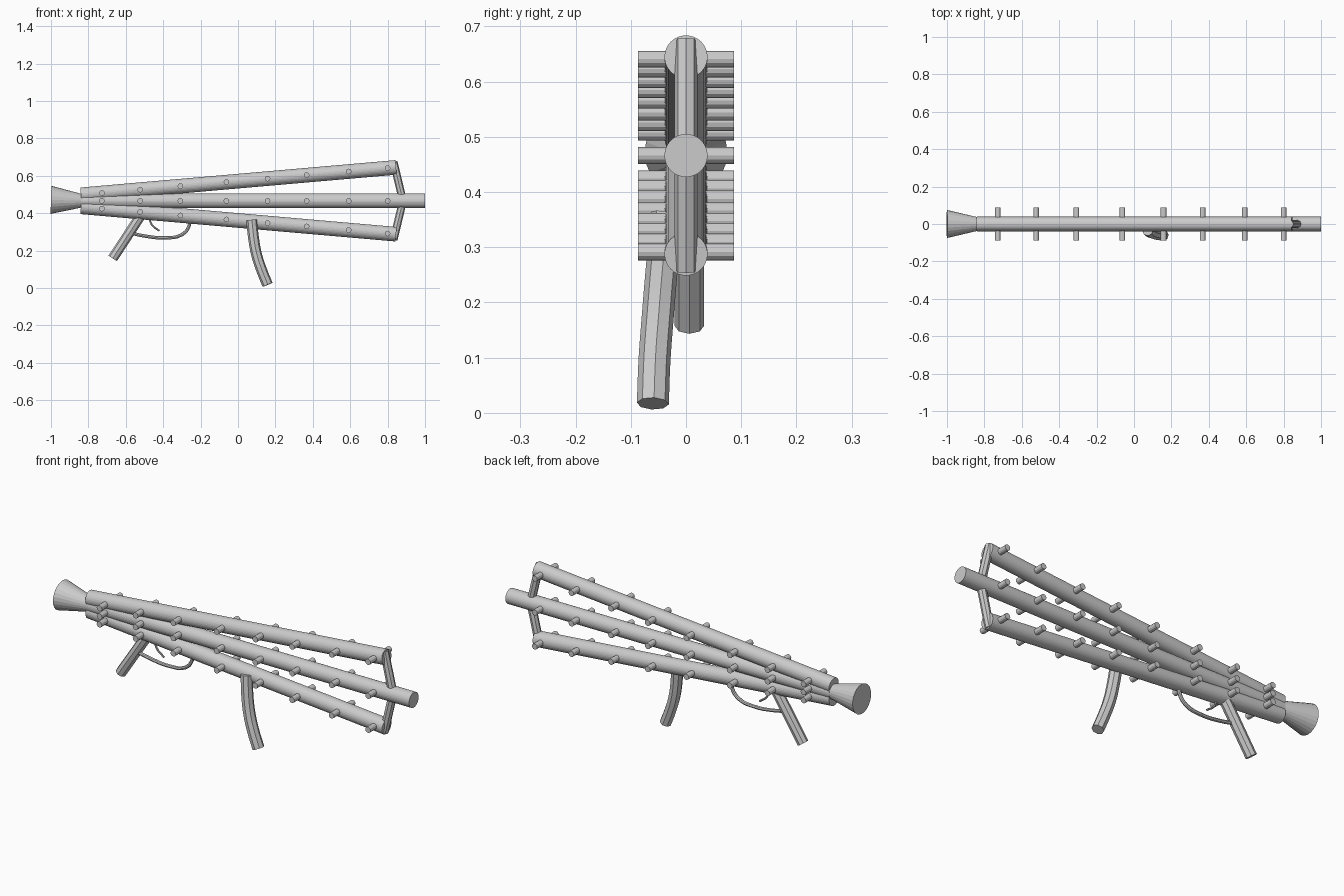
import bpy, bmesh, math
from mathutils import Vector

cube = bpy.data.objects.get("Cube")
if cube:
    bpy.data.objects.remove(cube, do_unlink=True)

GREY = (0.6, 0.6, 0.6, 1)
metal = bpy.data.materials.new("plain grey")
metal.use_nodes = True
metal.diffuse_color = GREY
metal.node_tree.nodes["Principled BSDF"].inputs["Base Color"].default_value = GREY


def rod(name, start, end, r1, r2=None, sides=32):
    """Capped cylinder or cone between two points."""
    a, b = Vector(start), Vector(end)
    axis = b - a
    bm = bmesh.new()
    bmesh.ops.create_cone(bm, cap_ends=True, segments=sides, radius1=r1,
                          radius2=r1 if r2 is None else r2, depth=axis.length)
    mesh = bpy.data.meshes.new(name)
    bm.to_mesh(mesh)
    bm.free()
    mesh.materials.append(metal)
    obj = bpy.data.objects.new(name, mesh)
    obj.location = (a + b) / 2
    obj.rotation_euler = axis.to_track_quat('Z', 'Y').to_euler()
    bpy.context.collection.objects.link(obj)
    return obj


def bent_bar(name, points, radius, sides):
    """Capped tube swept along a smooth path, turned into a mesh."""
    curve = bpy.data.curves.new(name + "_path", 'CURVE')
    curve.dimensions = '3D'
    curve.bevel_depth = radius
    curve.bevel_resolution = (sides - 4) // 2
    curve.use_fill_caps = True
    curve.resolution_u = 4
    spline = curve.splines.new('BEZIER')
    spline.bezier_points.add(len(points) - 1)
    for bp, p in zip(spline.bezier_points, points):
        bp.co = p
        bp.handle_left_type = bp.handle_right_type = 'AUTO'
    temp = bpy.data.objects.new(name + "_path", curve)
    bpy.context.collection.objects.link(temp)
    bpy.context.view_layer.update()
    graph = bpy.context.evaluated_depsgraph_get()
    mesh = bpy.data.meshes.new_from_object(temp.evaluated_get(graph))
    bpy.data.objects.remove(temp, do_unlink=True)
    mesh.name = name
    mesh.materials.clear()
    mesh.materials.append(metal)
    for poly in mesh.polygons:
        poly.use_smooth = False
    obj = bpy.data.objects.new(name, mesh)
    bpy.context.collection.objects.link(obj)
    return obj


MID = 0.466          # height of the central tube
TUBE = 0.039
BACK, FRONT = -0.84, 0.845


def spread(x):
    """Distance of the outer tubes from the central one."""
    return 0.032 + 0.087 * (x - BACK)


# Three fanned tubes and the rear funnel
rod("centre_tube", (BACK, 0, MID), (1, 0, MID), TUBE)
for label, s in (("upper", 1), ("lower", -1)):
    rod(label + "_tube", (BACK, 0, MID + s * spread(BACK)),
        (FRONT, 0, MID + s * spread(FRONT)), TUBE)
    # Brace joining the outer tube to the central one
    rod(label + "_brace", (0.832, 0, MID + s * 0.208), (0.882, 0, MID),
        0.021, sides=8)
rod("rear_funnel", (-1, 0, 0.471), (-0.83, 0, MID), 0.075, 0.035, sides=24)

# Cross pegs running through every tube
for i, x in enumerate((-0.728, -0.523, -0.308, -0.062, 0.158, 0.367, 0.592, 0.8)):
    for label, s in (("upper", 1), ("centre", 0), ("lower", -1)):
        z = MID + s * spread(x)
        rod(f"{label}_peg_{i + 1}", (x, -0.087, z), (x, 0.087, z), 0.015, sides=12)

# Rear grip, trigger and guard
rod("rear_grip", (-0.67, 0.006, 0.158), (-0.515, 0.006, 0.395), 0.027, sides=8)
bent_bar("trigger_guard", [(-0.58, 0, 0.295), (-0.5, 0, 0.278), (-0.39, 0, 0.268),
                           (-0.3, 0, 0.285), (-0.262, 0, 0.33), (-0.26, 0, 0.385)],
         0.009, 8)
bent_bar("trigger", [(-0.478, 0, 0.4), (-0.462, 0, 0.34), (-0.42, 0, 0.305)],
         0.005, 8)

# Curved front grip on the right side
bent_bar("front_grip", [(0.073, -0.034, 0.362), (0.084, -0.044, 0.26),
                        (0.1, -0.051, 0.176), (0.126, -0.057, 0.096),
                        (0.158, -0.06, 0.017)], 0.029, 8)
